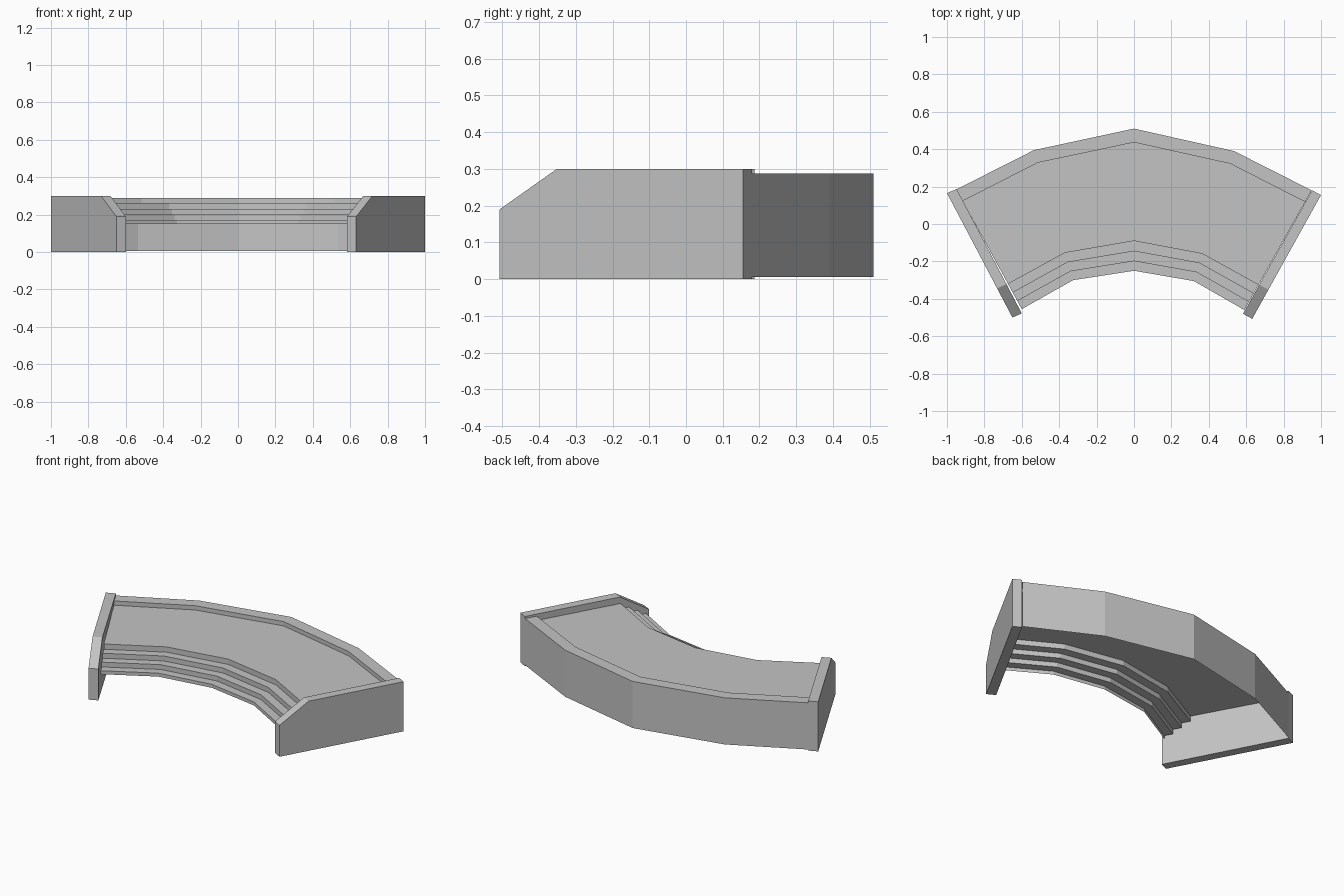
import bpy
import bmesh
from mathutils import Vector

cube = bpy.data.objects.get("Cube")
if cube:
    bpy.data.objects.remove(cube, do_unlink=True)

# Single stone colour
stone = bpy.data.materials.new("grey_stone")
stone.use_nodes = True
stone.diffuse_color = (0.55, 0.55, 0.55, 1)
stone.node_tree.nodes["Principled BSDF"].inputs["Base Color"].default_value = (0.55, 0.55, 0.55, 1)


def finish(bm, name):
    mesh = bpy.data.meshes.new(name)
    bm.to_mesh(mesh)
    bm.free()
    mesh.materials.append(stone)
    obj = bpy.data.objects.new(name, mesh)
    bpy.context.collection.objects.link(obj)
    return obj


# Plan of the bend: back and front point of each radial line, left to right
STATIONS = [
    ((0.95, 0.18), (0.59, -0.46)),
    ((0.535, 0.39), (0.32, -0.305)),
    ((0, 0.51), (0, -0.25)),
    ((-0.535, 0.395), (-0.325, -0.30)),
    ((-0.95, 0.185), (-0.60, -0.455)),
]


def sweep(name, profile):
    """Open shell: profile of (fraction from back to front, height) along the bend."""
    bm = bmesh.new()
    rows = []
    for back, front in STATIONS:
        row = []
        for t, z in profile:
            p = Vector(back).lerp(Vector(front), t)
            row.append(bm.verts.new((p.x, p.y, z)))
        rows.append(row)
    for a, b in zip(rows, rows[1:]):
        for j in range(len(profile) - 1):
            bm.faces.new((a[j], b[j], b[j + 1], a[j + 1]))
    return finish(bm, name)


# Back wall with its raised rim
RIM, DECK = 0.288, 0.262
sweep("back_wall_and_rim", [(0, 0.006), (0, RIM), (0.097, RIM), (0.097, DECK)])

# Deck running into the hanging flight of steps, open underneath
sweep("deck_and_steps", [
    (0.097, DECK), (0.79, DECK),
    (0.79, 0.23), (0.862, 0.23),
    (0.862, 0.2), (0.932, 0.2),
    (0.932, 0.171), (1, 0.171), (1, 0.15),
])


def end_wall(name, outer, inner):
    """Solid wall with a sloped front corner between two plan lines (back, front)."""
    outline = [(0, 0), (0, 0.3), (0.765, 0.3), (1, 0.19), (1, 0)]
    bm = bmesh.new()
    sides = []
    for back, front in (outer, inner):
        pts = [(Vector(back).lerp(Vector(front), t), z) for t, z in outline]
        sides.append([bm.verts.new((p.x, p.y, z)) for p, z in pts])
    a, b = sides
    bm.faces.new(a)
    bm.faces.new(b[::-1])
    for i in range(len(a)):
        k = (i + 1) % len(a)
        bm.faces.new((a[k], a[i], b[i], b[k]))
    bmesh.ops.recalc_face_normals(bm, faces=bm.faces)
    return finish(bm, name)


# End walls
end_wall("left_end_wall", ((1, 0.155), (0.632, -0.507)), ((0.952, 0.18), (0.583, -0.48)))
end_wall("right_end_wall", ((-1, 0.165), (-0.65, -0.5)), ((-0.948, 0.187), (-0.6, -0.478)))
